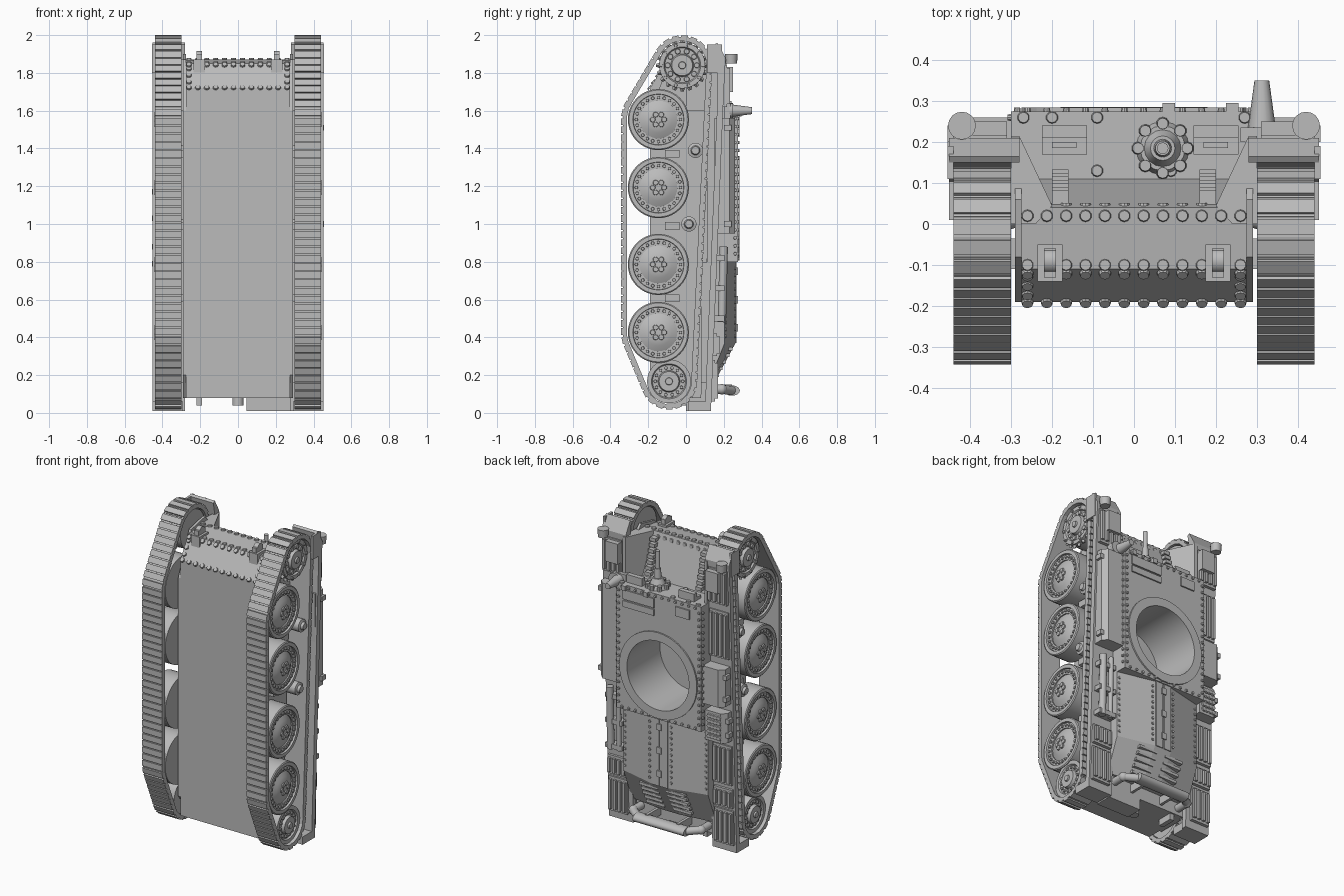
import bpy, bmesh, math
from mathutils import Matrix, Vector
from mathutils.geometry import convex_hull_2d
if "Cube" in bpy.data.objects:
    bpy.data.objects.remove(bpy.data.objects["Cube"])
grey = bpy.data.materials.new("plain grey")
grey.use_nodes = True
grey.diffuse_color = (.5, .5, .5, 1)
grey.node_tree.nodes["Principled BSDF"].inputs["Base Color"].default_value = grey.diffuse_color
# Shared dimensions
BELLY, SHELF, ROOF, EAVE = -.19, .11, .275, .205
REAR, DECK_END, BAY_END, PLATE, BEND, NOSE = .08, .37, .8, 1.6, 1.72, 1.87
HULL, SUPER, RIM, OUTER, BOLT, RIVET = .275, .3, .44, .455, .015, .009
RING_Z, RING_R = 1.085, .22
SIDES = {"left": 1, "right": -1}
ACROSS, BACK, UP = Vector((1, 0, 0)), Vector((0, 1, 0)), Vector((0, 0, 1))
BELLY_SLOPE = (UP - BACK).normalized()
def finish(name, bm, smooth=True):
    bmesh.ops.recalc_face_normals(bm, faces=bm.faces)
    for face in bm.faces:
        face.smooth = smooth
    for edge in bm.edges:
        edge.smooth = edge.is_manifold and edge.calc_face_angle(0) < .55
    mesh = bpy.data.meshes.new(name)
    bm.to_mesh(mesh)
    bm.free()
    mesh.materials.append(grey)
    ob = bpy.data.objects.new(name, mesh)
    bpy.context.collection.objects.link(ob)
    return ob
def box(bm, *spans):
    middle = Matrix.Translation([(low + high) / 2 for low, high in spans])
    size = Matrix.Diagonal([abs(high - low) for low, high in spans] + [1])
    bmesh.ops.create_cube(bm, size=1, matrix=middle @ size)
def around(value, half):
    return value - half, value + half
def cyl(bm, start, end, radius, tip=None, seg=16):
    start, end = Vector(start), Vector(end)
    turn = (end - start).to_track_quat('Z', 'Y').to_matrix().to_4x4()
    bmesh.ops.create_cone(bm, cap_ends=True, segments=seg, radius1=radius, radius2=tip or radius,
                          depth=(end - start).length, matrix=Matrix.Translation((start + end) / 2) @ turn)
def bolts(bm, points, direction, radius=BOLT, height=RIVET):
    for point in points:
        cyl(bm, point, Vector(point) + direction * height, radius, radius * .85, seg=10)
def spread(first, last, count):
    return [first + (last - first) * i / (count - 1) for i in range(count)]
def circle(radius, count, y=0, z=0):
    angles = [math.tau * i / count for i in range(count)]
    return [(y + radius * math.cos(a), z + radius * math.sin(a)) for a in angles]
def loft(bm, rings):
    rows = [[bm.verts.new(point) for point in ring] for ring in rings]
    for low, high in zip(rows, rows[1:]):
        for a, b, c, d in zip(low, low[1:] + low[:1], high[1:] + high[:1], high):
            bm.faces.new((a, b, c, d))
    bm.faces.new(rows[0])
    bm.faces.new(reversed(rows[-1]))
def prism(bm, span, profile):
    loft(bm, [[(x, y, z) for y, z in profile] for x in span])
def lathe(bm, profile, centre, side):
    loft(bm, [[(side * x, y, z) for y, z in circle(radius, 40, *centre)] for x, radius in profile])
def bolt_circle(bm, x, radius, count, centre, side, size=RIVET):
    bolts(bm, [(side * x, y, z) for y, z in circle(radius, count, *centre)], ACROSS * side, size)
def opened(name, bm):
    mod = finish(name, bm, smooth=False).modifiers.new("ring opening", 'BOOLEAN')
    mod.operation, mod.object, mod.solver = 'DIFFERENCE', cutter, 'EXACT'
def fender_y(z):
    return .132 + z * .04
def glacis_y(z):
    return SHELF - (z - PLATE) * .25
# Hull, raised fighting compartment and turret opening
bm = bmesh.new()
cyl(bm, (0, -.05, RING_Z), (0, .4, RING_Z), RING_R, seg=48)
cutter = finish("ring_cutter", bm)
cutter.hide_render = True
cutter.hide_set(True)
bm = bmesh.new()
prism(bm, around(0, HULL), [(BELLY, REAR), (BELLY, BEND), (-.11, NOSE - .02), (.04, NOSE),
                            (SHELF, PLATE), (SHELF, REAR)])
opened("lower_hull", bm)
bm = bmesh.new()
box(bm, around(0, SUPER), (SHELF, ROOF), (BAY_END, PLATE))
opened("fighting_compartment", bm)
bm = bmesh.new()
cyl(bm, (0, ROOF - RIVET, RING_Z), (0, ROOF + RIVET, RING_Z), HULL, seg=48)
opened("turret_ring", bm)
# Pitched engine deck, centre strip and rear grilles
bm = bmesh.new()
loft(bm, [[(-SUPER, REAR, z), (-SUPER, eave, z), (-.06, ridge, z),
           (.06, ridge, z), (SUPER, eave, z), (SUPER, REAR, z)]
          for z, eave, ridge in ((BAY_END, EAVE, .262), (DECK_END, EAVE, .262), (REAR * 2, .12, .15))])
finish("engine_deck", bm, smooth=False)
bm = bmesh.new()
for side in SIDES.values():
    box(bm, (side * .005, side * .055), (EAVE, .268), (DECK_END, BAY_END))
    for i, z in enumerate(spread(.2, .34, 5)):
        box(bm, (side * .03, side * .16), around(.155 + i * .018, .02), around(z, RIVET))
for z in spread(.45, .75, 3):
    box(bm, around(0, BOLT), (EAVE, ROOF), around(z, .02))
finish("deck_panels", bm)
# Bolt rows on nose, belly, roof and deck
bm = bmesh.new()
row = spread(-.26, .26, 12)
for y, z, direction in ((.02, NOSE, UP), (-.1, NOSE - .02, UP), (BELLY, BEND, BELLY_SLOPE),
                        (-.12, NOSE - .03, BELLY_SLOPE), (glacis_y(NOSE), NOSE - .03, BACK)):
    bolts(bm, [(x, y, z) for x in row], direction)
for z in (BAY_END + BOLT, PLATE - BOLT):
    bolts(bm, [(x, ROOF, z) for x in row], BACK, RIVET)
for side in SIDES.values():
    heights = spread(BAY_END, PLATE, 20)[1:-1]
    deck_heights = spread(DECK_END, BAY_END, 13)[1:-1]
    bolts(bm, [(side * .26, BELLY + rise * .65, BEND + rise) for rise in spread(.03, .1, 3)], BELLY_SLOPE)
    bolts(bm, [(side * (SUPER - BOLT), ROOF, z) for z in heights], BACK, RIVET)
    bolts(bm, [(side * SUPER, ROOF - BOLT, z) for z in heights], ACROSS * side, RIVET)
    bolts(bm, [(side * .075, .257, z) for z in deck_heights], BACK, RIVET)
    bolts(bm, [(side * (SUPER - BOLT), EAVE, z) for z in deck_heights], BACK, RIVET)
    bolts(bm, [(side * .27, .26, PLATE), (side * .09, .13, PLATE)], UP)
bolts(bm, [(x, .26, PLATE) for x in (-.2, -.09)], UP)
finish("hull_bolts", bm)
# Front plate: visors, ball mount gun, roof hatches
bm = bmesh.new()
for x in (-.17, .2):
    for half, low, high, rise in ((.055, .17, .235, .02), (.055, .21, .24, .05), (.03, .185, .2, .035)):
        box(bm, around(x, half), (low, high), (PLATE, PLATE + rise))
finish("visors", bm)
bm = bmesh.new()
mount = Vector((.07, .185, PLATE))
bolts(bm, [mount + Vector((x, y, 0)) for x, y in circle(.06, 8)], UP, .016, .03)
base = 0
for top, radius, tip in ((.025, .065, .055), (.06, .045, .03), (.12, .022, .018), (.23, .014, .014)):
    cyl(bm, mount + UP * base, mount + UP * top, radius, tip)
    base = top
finish("ball_mount_gun", bm)
bm = bmesh.new()
for span, low, high in (((.03, .25), .09, .03), ((.03, .25), .14, .1), ((-.22, -.12), .1, .04)):
    box(bm, span, around(ROOF, RIVET), (PLATE - low, PLATE - high))
for x in (.085, .24):
    box(bm, around(x, BOLT), (ROOF, ROOF + .02), (PLATE - .03, PLATE))
finish("roof_hatches", bm)
# Spare links on the glacis, tow hooks, side plates
bm = bmesh.new()
for side in SIDES.values():
    for z in spread(PLATE + .03, NOSE - .04, 7):
        box(bm, (side * .16, side * .2), around(glacis_y(z) + .01, .02), around(z, .011))
finish("glacis_links", bm)
bm = bmesh.new()
for hook in (side * .205 for side in SIDES.values()):
    box(bm, around(hook, .03), (-.14, -.05), (NOSE - .07, NOSE))
    box(bm, around(hook, BOLT), (-.13, -.06), (NOSE - .06, NOSE + .03))
    cyl(bm, (hook - BOLT, -.09, NOSE + BOLT), (hook + BOLT, -.09, NOSE + BOLT), .03)
    box(bm, around(hook, BOLT), (0, .1), (REAR / 2, REAR))
cyl(bm, (0, 0, REAR), (0, 0, REAR / 2), .03)
finish("tow_hooks", bm)
bm = bmesh.new()
for side in SIDES.values():
    loft(bm, [[(side * x, y, z) for x, y in ((.2, .045), (.28, .215), (SUPER, .215), (SUPER, 0), (.24, 0))]
              for z in (PLATE, NOSE)])
    prism(bm, (side * HULL, side * (SUPER - RIVET)), [(BELLY, .2), (BELLY, PLATE), (-.08, NOSE), (.06, NOSE + .03),
                                                      (.15, NOSE - .07), (REAR, REAR), (-.1, REAR)])
finish("side_plates", bm, smooth=False)
# Track path wrapped around the wheels, sprocket and idler
WHEELS, WHEEL_Y = (1.553, 1.193, .786, .426), -.146
SPROCKET, IDLER = (-.02, 1.84), (-.09, .167)
wraps = ((.128, SPROCKET), (.166, (WHEEL_Y, WHEELS[0])), (.166, (WHEEL_Y, WHEELS[-1])), (.118, IDLER))
points = [Vector(p) for radius, centre in wraps for p in circle(radius, 72, *centre)]
loop = [points[i] for i in convex_hull_2d(points)]
legs = list(zip(loop, loop[1:] + loop[:1]))
middle = sum(loop, Vector((0, 0))) / len(loop)
LINKS = 98
pitch = sum((b - a).length for a, b in legs) / LINKS
def along(distance):
    for a, b in legs:
        if distance <= (b - a).length:
            break
        distance -= (b - a).length
    heading = (b - a).normalized()
    return a + heading * distance, heading
def disc(bm, radius, centre, side):
    face = RIM - .02
    lathe(bm, [(SUPER + RIVET, radius), (face, radius), (face, radius * .8), (face - .01, radius * .75),
               (face - .01, radius * .5), (face + .01, radius * .45), (face + .01, .02), (RIM, .018), (RIM, .001)],
          centre, side)
for name, side in SIDES.items():
    # Thick band with raised link plates
    bm = bmesh.new()
    for i in range(LINKS):
        spot, heading = along(i * pitch)
        normal = heading.orthogonal()
        if normal.dot(spot - middle) < 0:
            normal.negate()
        for offset, thick, cover in ((.011, .022, 1.15), (.02, .022, .84)):
            place = Matrix.Translation((side * (SUPER + RIM) / 2, *(spot + normal * offset)))
            out, run = normal * thick, heading * pitch * cover
            shape = Matrix(((RIM - SUPER, 0, 0), (0, out.x, run.x), (0, out.y, run.y))).to_4x4()
            bmesh.ops.create_cube(bm, size=1, matrix=place @ shape)
    finish(name + "_track", bm, smooth=False)
    # Road wheels with bolted rims and domed hubs
    bm = bmesh.new()
    for centre in ((WHEEL_Y, z) for z in WHEELS):
        lathe(bm, [(SUPER, .06), (SUPER, .162), (.425, .162), (.43, .156), (.43, .135), (.418, .133),
                   (.418, .1), (.41, .1), (.425, .07), (.434, .04), (.434, .001)], centre, side)
        bolt_circle(bm, .417, .117, 24, centre, side)
        bolt_circle(bm, .432, .03, 6, centre, side, BOLT)
    finish(name + "_road_wheels", bm)
    # Toothed sprocket, idler, return rollers and brackets
    bm = bmesh.new()
    disc(bm, .122, SPROCKET, side)
    for inner, tooth in zip(circle(.11, 20, *SPROCKET), circle(.138, 20, *SPROCKET)):
        cyl(bm, (side * .4, *inner), (side * .4, *tooth), .018, .008, seg=4)
    bolt_circle(bm, .418, .11, 10, SPROCKET, side)
    bolt_circle(bm, .41, .077, 10, SPROCKET, side, BOLT)
    disc(bm, .116, IDLER, side)
    bolt_circle(bm, .41, .073, 14, IDLER, side)
    for roller in ((.05, 1.39), (.015, 1)):
        lathe(bm, [(HULL, .02), (.34, .04), (.42, .04), (.425, .025), (RIM, .02), (RIM, .001)], roller, side)
    for upper, lower in zip(WHEELS, WHEELS[1:]):
        box(bm, (side * HULL, side * .33), (-.11, -.035), around((upper + lower) / 2, .02))
    finish(name + "_drive_wheels", bm)
    # Fender with front lip, rear flap and slatted panels
    bm = bmesh.new()
    prism(bm, (side * .28, side * .452), [(.15, 1.95), (.165, 1.96), (.21, 1.88), (.2, 1.7), (fender_y(0), .01),
                                          (.1, .01), (.168, 1.7), (.168, 1.85)])
    box(bm, (side * RIM, side * OUTER), (SHELF, .19), (1.8, 1.95))
    box(bm, (side * .29, side * .452), (.01, fender_y(0)), (.01, .06))
    panels = [(1.62, 1.84), (.06, .28), (.3, .42)] + ([(.45, .7), (1.27, 1.57)] if side < 0 else [])
    for low, high in panels:
        y = fender_y(low)
        box(bm, (side * .31, side * RIM), (y, y + .02), (low, high))
        for x in spread(.325, .425, 4):
            box(bm, around(side * x, RIVET), (y, y + .035), (low + BOLT, high - BOLT))
    finish(name + "_fender", bm, smooth=False)
    # Headlamp on its stalk
    bm = bmesh.new()
    lamp = Vector((side * .42, .24, NOSE))
    cyl(bm, lamp - UP * .02, lamp + UP * .03, .03, .034)
    cyl(bm, lamp - BACK * .05, lamp, .012)
    box(bm, (side * .31, side * .4), (.2, .25), (1.7, 1.83))
    finish(name + "_headlamp", bm)
# Stowage boxes with chamfered lids and straps, studded bin
bm = bmesh.new()
for side, low, high, top in ((1, .95, 1.56, .26), (-1, .98, 1.22, .26), (-1, .74, .93, .235)):
    loft(bm, [[(side * x, y, z) for x, y in ((SUPER, .15), (SUPER, top), (.41, top), (RIM, top - .03), (RIM, .15))]
              for z in (low, high)])
    for z in (low + .05, high - .05):
        box(bm, (side * .42, side * OUTER), (top - .06, top - .02), around(z, BOLT))
bolts(bm, [(x, .235, z) for x in spread(-.33, -.4, 4) for z in spread(.77, .9, 5)], BACK)
finish("stowage_boxes", bm, smooth=False)
# Tools strapped on the fender, aerial base
bm = bmesh.new()
for x, radius in ((.4, .022), (.34, .015)):
    cyl(bm, (x, .19, .48), (x, .2, .88), radius)
for z in spread(.5, .82, 3):
    box(bm, (.31, .43), (.15, EAVE), around(z, BOLT))
finish("fender_tools", bm)
bm = bmesh.new()
box(bm, (.26, .37), (.2, .235), around(PLATE, .04))
cyl(bm, (.335, .23, PLATE), (.335, .25, PLATE), .04)
cyl(bm, (.312, .22, PLATE), (.312, .35, PLATE), .036, .018)
finish("aerial_base", bm)
# Rear exhaust cowl with elbows, and rear box
bm = bmesh.new()
cowl = Vector((0, .243, .118))
prism(bm, around(0, .18), [(cowl.y + y, cowl.z + z * .65) for y, z in circle(.042, 24)])
for side in SIDES.values():
    elbow = Vector((side * .24, .19, .125))
    cyl(bm, cowl + ACROSS * side * .17, elbow, .024)
    cyl(bm, elbow, elbow - BACK * .09, .024)
    bmesh.ops.create_uvsphere(bm, u_segments=12, v_segments=8, radius=.028, matrix=Matrix.Translation(elbow))
    box(bm, around(side * SHELF, RIVET), (SHELF, cowl.y), (.1, .15))
finish("exhaust", bm)
bm = bmesh.new()
box(bm, (.045, .28), (0, SHELF), (.01, .09))
finish("rear_box", bm)
